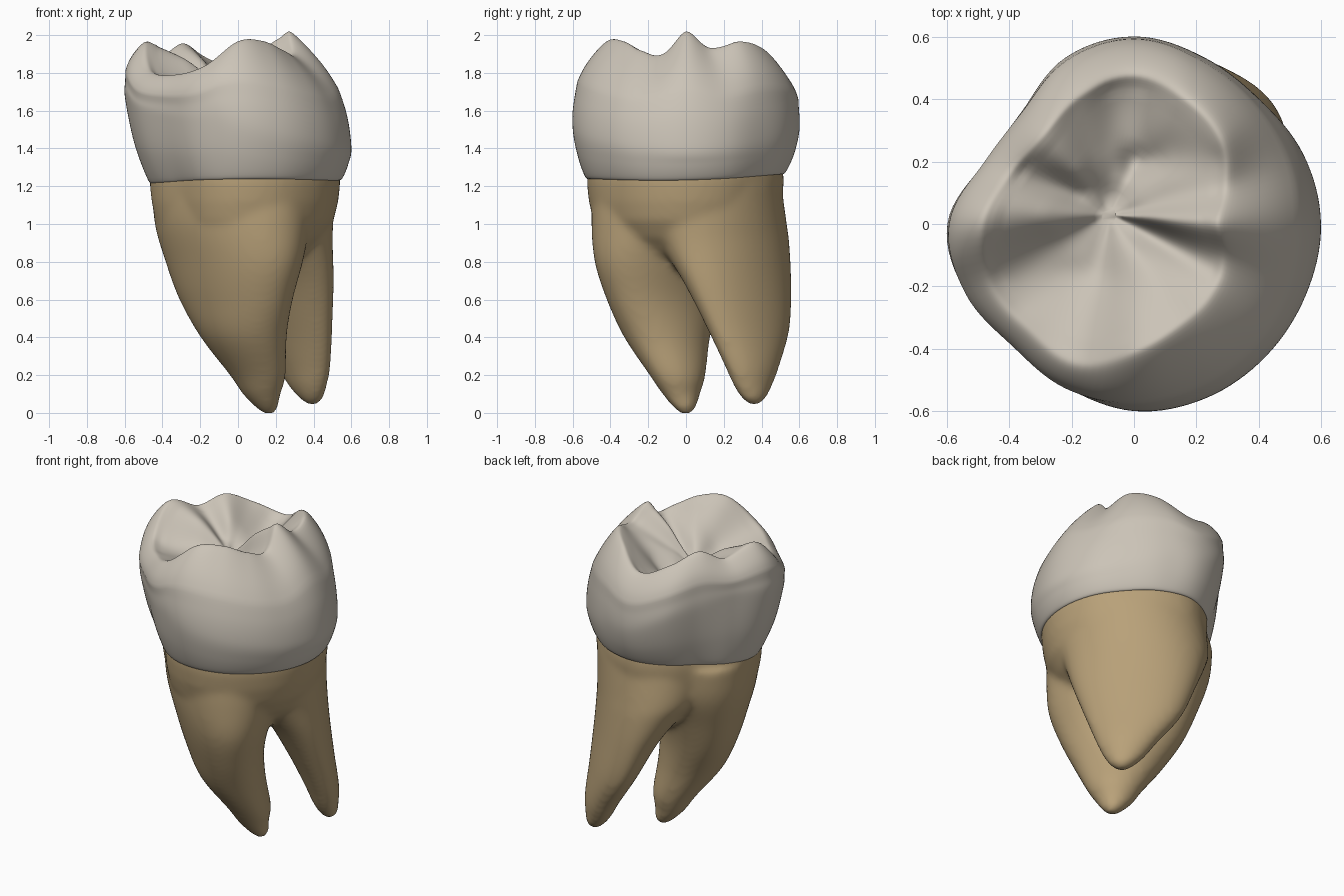
import bpy, math
from mathutils import Vector

if "Cube" in bpy.data.objects:
    bpy.data.objects.remove(bpy.data.objects["Cube"])

N = 128  # columns around the tooth


def material(name, rgb):
    m = bpy.data.materials.new(name)
    m.diffuse_color = (*rgb, 1)
    m.use_nodes = True
    m.node_tree.nodes["Principled BSDF"].inputs["Base Color"].default_value = m.diffuse_color
    return m


def catmull(a, b, c, d, t):
    return 0.5 * (2 * b + (c - a) * t + (2 * a - 5 * b + 4 * c - d) * t * t
                  + (3 * b - a - 3 * c + d) * t ** 3)


def around(vals, i):
    """Sample a closed table of 16 values at column i."""
    f = i / N * len(vals)
    k, n = int(f), len(vals)
    return catmull(*(vals[(k + o) % n] for o in (-1, 0, 1, 2)), f - k)


def along(pts, steps):
    """Smooth open curve through points (vectors)."""
    p = [pts[0] * 2 - pts[1]] + pts + [pts[-1] * 2 - pts[-2]]
    out = [catmull(*p[k:k + 4], s / steps)
           for k in range(len(pts) - 1) for s in range(steps)]
    return out + [pts[-1]]


def distance(p, line):
    """Distance in plan from p to a polyline."""
    best = 9
    for (ax, ay), (bx, by) in zip(line, line[1:]):
        dx, dy = bx - ax, by - ay
        t = max(0, min(1, ((p.x - ax) * dx + (p.y - ay) * dy) / (dx * dx + dy * dy)))
        best = min(best, math.hypot(p.x - ax - t * dx, p.y - ay - t * dy))
    return best


def loft(rings, cap_start, cap_end):
    verts = [v for r in rings for v in r]
    n = len(rings[0])
    faces = [(k * n + i, k * n + (i + 1) % n, (k + 1) * n + (i + 1) % n, (k + 1) * n + i)
             for k in range(len(rings) - 1) for i in range(n)]
    if cap_start:
        faces.append(tuple(reversed(range(n))))
    if cap_end:
        faces.append(tuple(range((len(rings) - 1) * n, len(rings) * n)))
    return verts, faces


def make(name, parts, mat):
    verts, faces = [], []
    for v, f in parts:
        o = len(verts)
        verts += [tuple(p) for p in v]
        faces += [tuple(i + o for i in q) for q in f]
    me = bpy.data.meshes.new(name)
    me.from_pydata(verts, [], faces)
    me.materials.append(mat)
    me.polygons.foreach_set("use_smooth", [True] * len(faces))
    ob = bpy.data.objects.new(name, me)
    bpy.context.collection.objects.link(ob)
    return ob


enamel = material("enamel", (0.60, 0.55, 0.475))
dentine = material("root dentine", (0.48, 0.355, 0.19))

# Radii and heights every 22.5 degrees, starting at +x
neck = [.55, .54, .52, .525, .525, .48, .43, .45, .475, .46, .44, .49, .53, .545, .545, .55]
bulge = [.60, .588, .568, .58, .60, .575, .507, .515, .595, .578, .54, .563, .60, .605, .60, .597]
rim_r = [.29, .34, .41, .45, .49, .46, .42, .44, .50, .51, .49, .50, .43, .38, .36, .33]
rim_z = [2.015, 1.93, 1.965, 1.93, 1.83, 1.885, 1.955, 1.90, 1.965, 1.815, 1.79, 1.83, 1.965, 1.965, 1.915, 1.90]

# Chewing surface: one winding valley and three side grooves (plan points)
valley = [(-.4, -.22), (-.13, -.14), (-.08, .05), (.0, .19), (-.03, .42)]
grooves = [[(-.07, .03), (.08, -.05), (.31, -.18)],
           [(.0, .2), (.1, .22), (.33, .2)],
           [(-.07, .07), (-.35, .17)]]
FLOOR = 1.735
pit = Vector((-.08, .03, FLOOR))


def chew_height(p, rim, t):
    ds = max(0, distance(p, valley) - .01)
    dr = (1 - t) * math.hypot(rim.x - pit.x, rim.y - pit.y)
    f = ds / (ds + dr + 1e-6)
    f = max(1 - (1 - f) ** 1.55, t ** 4)
    z = FLOOR + (rim.z - FLOOR) * f
    fade = min(1, t * 3) * (1 - t ** 4)
    for g in grooves:
        z -= .05 * fade * math.exp(-(distance(p, g) / .045) ** 2)
    return z


# Crown: each column runs from the central pit over the rim and down to the neck
columns = []
for i in range(N):
    a = 2 * math.pi * i / N
    c, s = math.cos(a), math.sin(a)

    def at(r, z):
        return Vector((r * c, r * s, z))

    rr, rz, br, nr = (around(t, i) for t in (rim_r, rim_z, bulge, neck))
    bz = 1.535 - .125 * c - .6 * max(0, 1.9 - rz)
    nz = 1.235 + .012 * s + .004 * c + .026 * s * s
    rim = at(rr, rz)
    inner = []
    for k in range(1, 17):
        t = k / 17.5
        p = pit.lerp(rim, t)
        p.z = chew_height(p, rim, t)
        inner.append(p)
    sr, sz = (rr + br) / 2 + .035, bz + .66 * (rz - bz)
    wall = [inner[-1], rim, at(sr, sz),
            at((sr + br) / 2 + .2 * (br - sr) + .004, (sz + bz) / 2),
            at(br, bz), at(br * .55 + nr * .45 + .006, bz * .45 + nz * .55), at(nr, nz),
            at(nr - .03, nz - .004)]
    col = inner[:-1] + along(wall, 7)
    # round the rim over
    for _ in range(10):
        old = [p.copy() for p in col]
        for k in range(9, 32):
            col[k] = old[k] * .5 + (old[k - 1] + old[k + 1]) * .25
    columns.append(col)
rings = [[col[k] for col in columns] for k in range(len(columns[0]))]

# Even out the chewing surface around the tooth
for r in rings[:15]:
    for _ in range(3):
        z = [p.z for p in r]
        for i in range(N):
            r[i].z = .5 * z[i] + .25 * (z[i - 1] + z[(i + 1) % N])
# rings go downward, so run them backwards to face outward
make("crown", [loft(rings[::-1], False, True)], enamel)


# Roots: flattened tapering lofts, turned 45 degrees, fused with the trunk
def root(sections):
    pts = along([Vector(q) for q in sections], 5)
    rr = []
    for z, x, y, a, b in pts:
        ring = []
        for i in range(48):
            t = 2 * math.pi * i / 48
            u, v = max(a, .004) * math.cos(t), max(b, .004) * math.sin(t)
            ring.append((x + (u - v) * .7071, y + (u + v) * .7071, z))
        rr.append(ring)
    return loft(rr, True, True)


# z, centre x, centre y, half thickness, half width
front_root = root([
    (-.01, .165, .0, .02, .02), (.025, .155, -.005, .055, .06), (.1, .125, -.025, .09, .11),
    (.2, .105, -.045, .13, .165), (.4, .03, -.1, .19, .26), (.6, -.01, -.12, .225, .36),
    (.8, -.02, -.12, .275, .435), (1.0, -.03, -.09, .335, .475), (1.2, -.03, -.07, .36, .48)])
back_root = root([
    (.042, .395, .36, .02, .02), (.07, .39, .36, .05, .065), (.14, .37, .355, .075, .12),
    (.25, .345, .35, .10, .18), (.45, .28, .33, .135, .28), (.7, .22, .27, .19, .36),
    (.9, .155, .2, .27, .41), (1.0, .125, .155, .32, .43), (1.2, .11, .11, .36, .43)])
trunk = loft([[(around(neck, i) * k * math.cos(2 * math.pi * i / N),
                around(neck, i) * k * math.sin(2 * math.pi * i / N), z) for i in range(N)]
              for z, k in ((.84, .66), (.93, .82), (1.02, .92), (1.12, .965), (1.22, .985), (1.3, .975))],
             True, True)
roots = make("roots", [front_root, back_root, trunk], dentine)
fuse = roots.modifiers.new("fuse", 'REMESH')
fuse.mode = 'VOXEL'
fuse.voxel_size = .016
fuse.use_smooth_shade = True
soft = roots.modifiers.new("soften", 'SMOOTH')
soft.factor = .5
soft.iterations = 18
